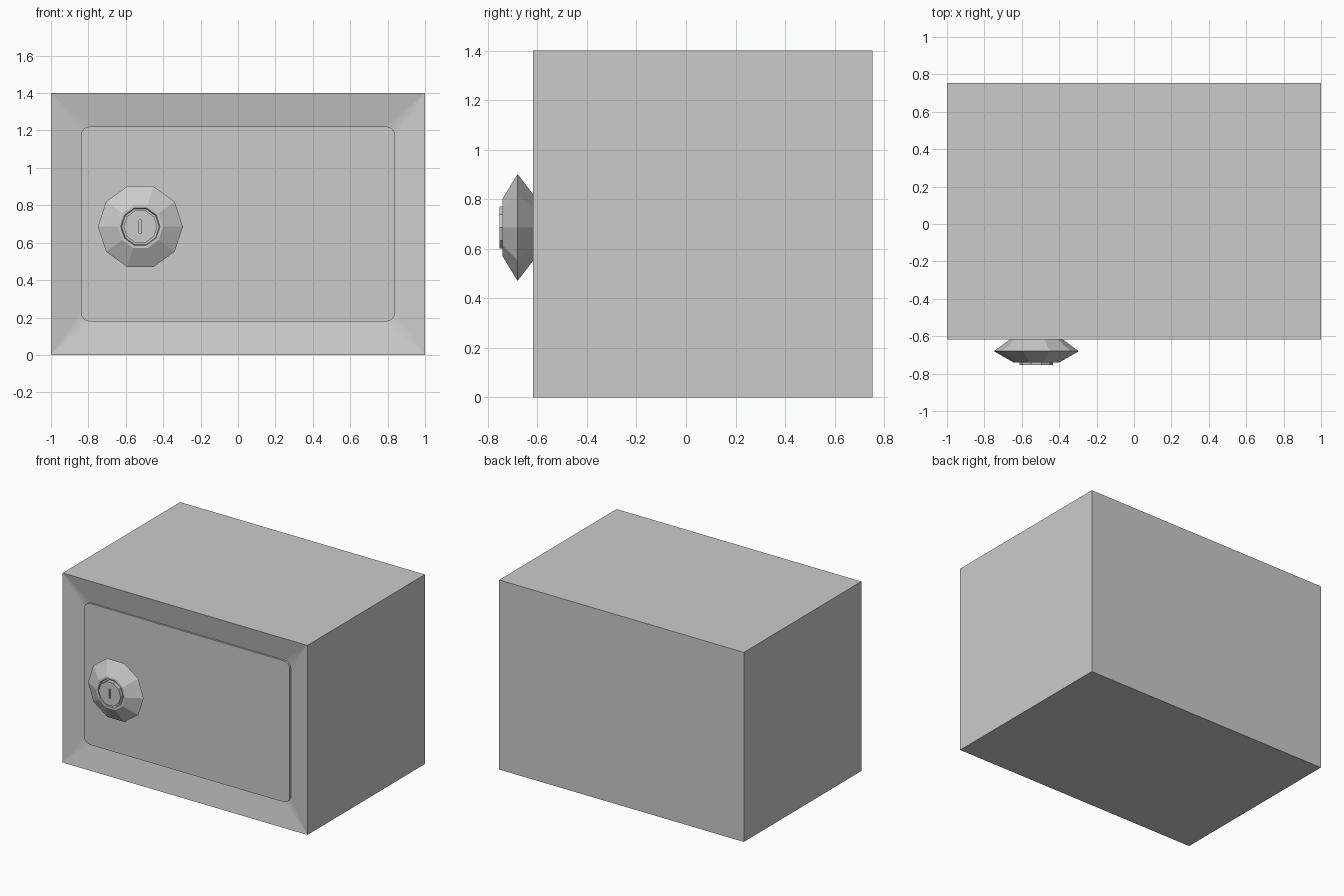
import bpy, bmesh
from math import cos, sin, pi

if "Cube" in bpy.data.objects:
    bpy.data.objects.remove(bpy.data.objects["Cube"])

FRONT, BACK = -0.618, 0.753
FRAME_Y, DOOR_Y = FRONT + 0.035, FRONT + 0.022


def finish(bm, name):
    bmesh.ops.remove_doubles(bm, verts=bm.verts, dist=1e-5)
    bmesh.ops.recalc_face_normals(bm, faces=bm.faces)
    me = bpy.data.meshes.new(name)
    bm.to_mesh(me)
    bm.free()
    ob = bpy.data.objects.new(name, me)
    bpy.context.collection.objects.link(ob)
    return ob


def skin(bm, a, b):
    """Quads between two closed loops of equal length."""
    for i in range(len(a)):
        j = (i + 1) % len(a)
        bm.faces.new((a[i], a[j], b[j], b[i]))


# Safe body: box, inward-sloping front frame, rounded door panel
bm = bmesh.new()
signs = [(1, 1), (-1, 1), (-1, -1), (1, -1)]
outer = [bm.verts.new((sx, FRONT, 0.7 + 0.7 * sz)) for sx, sz in signs]
rear = [bm.verts.new((sx, BACK, 0.7 + 0.7 * sz)) for sx, sz in signs]
skin(bm, outer, rear)
bm.faces.new(rear)

HW, HH, R, N = 0.84, 0.522, 0.05, 5
outline = []
for k, (sx, sz) in enumerate(signs):
    for s in range(N):
        t = (k + s / (N - 1)) * pi / 2
        outline.append((sx * (HW - R) + R * cos(t), 0.7 + sz * (HH - R) + R * sin(t)))
inner = [bm.verts.new((x, FRAME_Y, z)) for x, z in outline]
for k in range(4):
    for s in range(N - 1):
        bm.faces.new((outer[k], inner[k * N + s], inner[k * N + s + 1]))
    n = (k + 1) % 4
    bm.faces.new((outer[k], inner[k * N + N - 1], inner[n * N], outer[n]))
door = [bm.verts.new((x, DOOR_Y, z)) for x, z in outline]
skin(bm, inner, door)
bm.faces.new(door)
finish(bm, "safe_body")

# Ten-sided dial: (radius, y) profile turned about the y axis
CX, CZ = -0.522, 0.686
profile = [(0.105, DOOR_Y + 0.005), (0.142, FRONT), (0.227, -0.68), (0.121, -0.741),
           (0.105, -0.741), (0.1, -0.722), (0.09, -0.722), (0.09, -0.753),
           (0.082, -0.753)]
bm = bmesh.new()
rings = [[bm.verts.new((CX + r * cos(i * pi / 5), y, CZ + r * sin(i * pi / 5)))
          for i in range(10)] for r, y in profile]
for a, b in zip(rings, rings[1:]):
    skin(bm, a, b)
bm.faces.new(rings[0])
bm.faces.new(rings[-1])
dial = finish(bm, "dial")

# Keyhole slot cut in the dial
bm = bmesh.new()
bmesh.ops.create_cube(bm, size=1)
for v in bm.verts:
    v.co = (CX + v.co.x * 0.014, -0.753 + v.co.y * 0.03, CZ + v.co.z * 0.07)
cutter = finish(bm, "keyhole_cutter")
cutter.hide_render = True
cutter.hide_viewport = True
mod = dial.modifiers.new("keyhole", 'BOOLEAN')
mod.operation = 'DIFFERENCE'
mod.solver = 'EXACT'
mod.object = cutter
